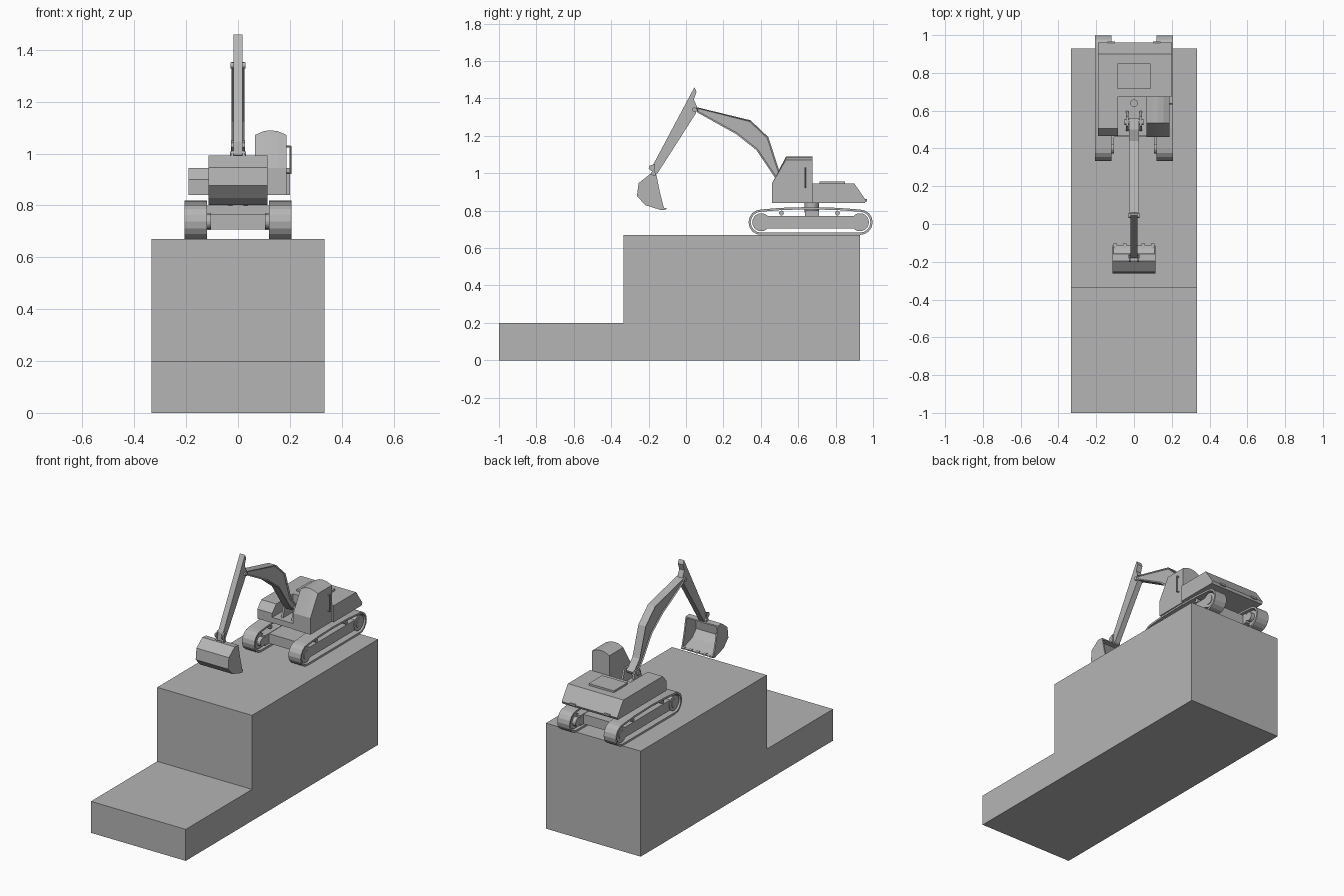
import bpy, bmesh, math
from mathutils import Vector

if "Cube" in bpy.data.objects:
    bpy.data.objects.remove(bpy.data.objects["Cube"])

grey = bpy.data.materials.new("plain grey")
grey.diffuse_color = (0.46, 0.46, 0.46, 1)
grey.use_nodes = True
grey.node_tree.nodes["Principled BSDF"].inputs["Base Color"].default_value = grey.diffuse_color


def finish(name, bm):
    bmesh.ops.recalc_face_normals(bm, faces=bm.faces)
    me = bpy.data.meshes.new(name)
    bm.to_mesh(me)
    bm.free()
    me.materials.append(grey)
    ob = bpy.data.objects.new(name, me)
    bpy.context.collection.objects.link(ob)
    return ob


def prism(name, pts, x0, x1, panel=0, depth=0):
    """Side profile (y, z) extruded along x, optionally with recessed flanks."""
    bm = bmesh.new()
    face = bm.faces.new([bm.verts.new((x0, y, z)) for y, z in pts])
    ext = bmesh.ops.extrude_face_region(bm, geom=[face])["geom"]
    bmesh.ops.translate(bm, vec=(x1 - x0, 0, 0),
                        verts=[g for g in ext if isinstance(g, bmesh.types.BMVert)])
    bmesh.ops.recalc_face_normals(bm, faces=bm.faces)
    if panel:
        flanks = [f for f in bm.faces if abs(f.normal.x) > 0.99]
        bmesh.ops.inset_individual(bm, faces=flanks, thickness=panel, depth=-depth)
    return finish(name, bm)


def box(name, x, y, z):
    return prism(name, [(y[0], z[0]), (y[1], z[0]), (y[1], z[1]), (y[0], z[1])], *x)


def tube(name, a, b, r, sides=16):
    a, b = Vector(a), Vector(b)
    bm = bmesh.new()
    bmesh.ops.create_cone(bm, cap_ends=True, segments=sides, radius1=r, radius2=r,
                          depth=(b - a).length)
    bm.transform((b - a).to_track_quat('Z', 'Y').to_matrix().to_4x4())
    bmesh.ops.translate(bm, vec=(a + b) / 2, verts=bm.verts)
    return finish(name, bm)


def band(name, outer, inner, x0, x1, closed=True):
    """Wall between two matching profiles, extruded along x."""
    bm = bmesh.new()
    rows = [[bm.verts.new((x, *p)) for x, p in
             ((x0, o), (x1, o), (x1, i), (x0, i))] for o, i in zip(outer, inner)]
    n = len(rows)
    for k in range(n if closed else n - 1):
        a, b = rows[k], rows[(k + 1) % n]
        for j in range(4):
            bm.faces.new((a[j], a[(j + 1) % 4], b[(j + 1) % 4], b[j]))
    if not closed:
        bm.faces.new(rows[0])
        bm.faces.new(rows[-1])
    return finish(name, bm)


# Stepped ground block
prism("stepped_base", [(-1, 0), (0.93, 0), (0.93, 0.67), (-0.335, 0.67),
                       (-0.335, 0.2), (-1, 0.2)], -0.333, 0.333)


# Tracks: belt loop with slightly raised top run
def belt_loop(r):
    pts = []
    for cy, start in ((0.402, 90), (0.93, 270)):
        for k in range(9):
            t = math.radians(start + k * 22.5)
            pts.append((cy + r * math.cos(t), 0.738 + r * math.sin(t)))
    return pts + [(0.81, 0.747 + r), (0.65, 0.751 + r), (0.51, 0.747 + r)]


for side, s in (("left", -1), ("right", 1)):
    band(f"{side}_track_belt", belt_loop(0.068), belt_loop(0.056), s * 0.12, s * 0.206)
    box(f"{side}_track_frame", sorted((s * 0.105, s * 0.195)), (0.42, 0.91), (0.705, 0.77))
    for end, y in (("front", 0.402), ("rear", 0.93)):
        tube(f"{side}_{end}_wheel", (s * 0.13, y, 0.738), (s * 0.198, y, 0.738), 0.048, 20)
        tube(f"{side}_{end}_axle", (s * 0.105, y, 0.738), (s * 0.202, y, 0.738), 0.028)
    for k, y in enumerate((0.51, 0.81)):
        tube(f"{side}_top_roller_{k}", (s * 0.125, y, 0.787), (s * 0.195, y, 0.787), 0.013, 12)

# Undercarriage
box("undercarriage", (-0.106, 0.106), (0.46, 0.88), (0.707, 0.768))
box("cross_beam", (-0.12, 0.12), (0.635, 0.71), (0.768, 0.80))
tube("turntable", (0, 0.672, 0.79), (0, 0.672, 0.845), 0.038, 24)

# Upper body: rear engine house, left front box, low deck in the middle
prism("engine_house", [(0.675, 0.84), (0.955, 0.84), (0.962, 0.855), (0.9, 0.945),
                       (0.675, 0.945)], -0.19, 0.2)
prism("left_side_box", [(0.465, 0.84), (0.675, 0.84), (0.675, 0.945), (0.505, 0.945),
                        (0.465, 0.9)], -0.19, -0.085)
box("boom_deck", (-0.085, 0.066), (0.465, 0.675), (0.84, 0.875))
tube("deck_cap", (0, 0.64, 0.87), (0, 0.64, 0.89), 0.02)
band("hatch_rim", [(0.715, 0.944), (0.85, 0.944), (0.85, 0.957), (0.715, 0.957)],
     [(0.725, 0.944), (0.84, 0.944), (0.84, 0.952), (0.725, 0.952)], -0.088, 0.088)
box("hatch_lid", (-0.088, 0.088), (0.715, 0.85), (0.944, 0.955))
for s in (-1, 1):
    box(f"rear_lamp_{'left' if s < 0 else 'right'}", sorted((s * 0.1, s * 0.14)),
        (0.94, 0.967), (0.85, 0.862))

# Cab: leaning windscreen and a roof crowned across its width
bm = bmesh.new()
rows = []
for x, drop in ((0.066, 0.018), (0.1, 0.003), (0.125, 0), (0.155, 0.004), (0.187, 0.018)):
    rows.append([bm.verts.new((x, y, z)) for y, z in
                 ((0.46, 0.84), (0.675, 0.84), (0.675, 1.09 - drop),
                  (0.535, 1.09 - drop), (0.46, 0.945))])
for a, b in zip(rows, rows[1:]):
    for j in range(5):
        bm.faces.new((a[j], a[(j + 1) % 5], b[(j + 1) % 5], b[j]))
bm.faces.new(rows[0])
bm.faces.new(rows[-1])
finish("cab", bm)

# Grab handle on the cab side
tube("handle_bar", (0.202, 0.637, 0.922), (0.202, 0.637, 1.03), 0.004, 8)
for k, z in enumerate((0.925, 1.027)):
    tube(f"handle_foot_{k}", (0.18, 0.637, z), (0.202, 0.637, z), 0.004, 8)

# Boom bracket and boom
for s in (-1, 1):
    prism(f"boom_bracket_{'left' if s < 0 else 'right'}",
          [(0.49, 0.87), (0.6, 0.87), (0.57, 0.96), (0.52, 0.96)], s * 0.03, s * 0.042)
tube("boom_foot_pin", (-0.05, 0.54, 0.94), (0.05, 0.54, 0.94), 0.015)
prism("boom", [(0.056, 1.353), (0.345, 1.283), (0.44, 1.193), (0.5, 1.01), (0.56, 0.945),
               (0.54, 0.922), (0.515, 0.93), (0.473, 0.98), (0.377, 1.123),
               (0.27, 1.208), (0.06, 1.325)], -0.026, 0.026, 0.008, 0.006)

# Stick with its tail above the boom joint
prism("stick", [(0.045, 1.46), (0.056, 1.435), (0.042, 1.395), (0.06, 1.353),
                (0.054, 1.322), (-0.152, 1.0), (-0.165, 0.985), (-0.18, 1.0),
                (-0.176, 1.045)], -0.018, 0.018)
tube("stick_pin", (-0.028, 0.045, 1.34), (0.028, 0.045, 1.34), 0.012)

# Bucket hanger
for s in (-1, 1):
    prism(f"bucket_ear_{'left' if s < 0 else 'right'}",
          [(-0.16, 0.985), (-0.195, 0.985), (-0.182, 1.01), (-0.2, 1.025),
           (-0.195, 1.04), (-0.165, 1.05), (-0.17, 1.02)], s * 0.018, s * 0.027)
tube("bucket_pin", (-0.03, -0.172, 1.0), (0.03, -0.172, 1.0), 0.009, 12)

# Bucket: bent shell, two side plates and teeth, open towards the machine
shell = [(-0.158, 0.99), (-0.195, 0.993), (-0.254, 0.947), (-0.262, 0.877),
         (-0.217, 0.829), (-0.13, 0.802), (-0.115, 0.803)]
inner = [(-0.157, 0.982), (-0.193, 0.984), (-0.245, 0.943), (-0.253, 0.88),
         (-0.213, 0.838), (-0.13, 0.811), (-0.115, 0.808)]
band("bucket_shell", shell, inner, -0.113, 0.113, closed=False)
for s in (-1, 1):
    prism(f"bucket_side_{'left' if s < 0 else 'right'}",
          shell + [(-0.14, 0.9)], s * 0.105, s * 0.114)
for k in range(5):
    x = -0.1 + k * 0.05
    prism(f"bucket_tooth_{k}", [(-0.13, 0.802), (-0.103, 0.808), (-0.104, 0.814),
                                (-0.13, 0.816)], x - 0.009, x + 0.009)
